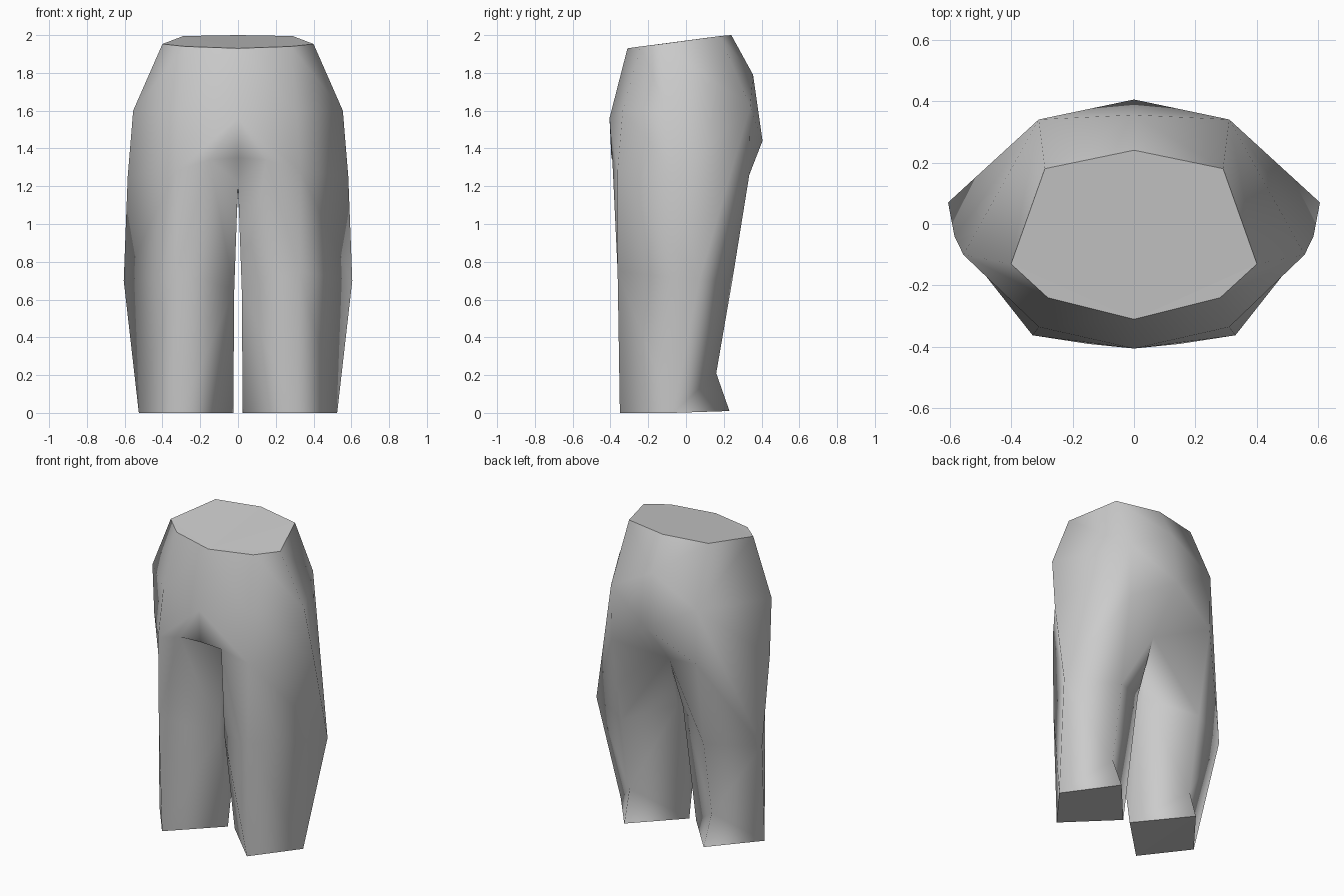
import bpy, bmesh

if "Cube" in bpy.data.objects:
    bpy.data.objects.remove(bpy.data.objects["Cube"])

# Right half of the trousers: c = centre, f = front, s = side, b = back, i/j = inner leg
POINTS = {
    # waist
    "cf0": (0, -.31, 1.93), "f0": (.28, -.24, 1.94), "s0": (.40, -.13, 1.953),
    "b0": (.29, .18, 1.995), "cb0": (0, .24, 2.0),
    # hip
    "cf1": (0, -.405, 1.56), "f1": (.31, -.335, 1.6), "s1": (.555, -.10, 1.6),
    "b1": (.31, .34, 1.62), "cb1": (0, .355, 1.79),
    # crotch level
    "cf2": (0, -.395, 1.35), "e2": (.15, -.39, 1.34), "f2": (.33, -.362, 1.28),
    "s2": (.584, -.04, 1.25), "b2": (.31, .335, 1.26), "cb2": (0, .405, 1.44),
    "if": (0, -.17, 1.22), "ib": (0, .18, 1.16),
    # knee
    "f3": (.325, -.362, .75), "s3": (.605, .07, .70),
    "b3": (.30, .245, .70), "i3": (.02, -.17, .65), "j3": (.02, .06, .80),
    # ankle and hem
    "b4": (.30, .16, .21),
    "f5": (.31, -.35, 0), "s5": (.525, -.07, 0), "b5": (.29, .23, .01), "i5": (.025, -.07, 0),
}

# Each panel is split into a fan from its first point
PANELS = [
    # waist to hip
    "cf0 f0 f1 cf1", "f0 s0 s1 f1", "s0 b0 b1 s1", "b0 cb0 cb1 b1",
    # hip to crotch level
    "cf1 f1 f2 e2", "cf1 e2 cf2", "f1 s1 s2 f2", "b1 s1 s2 s3 b2", "b1 cb1 cb2 b2",
    # crotch gusset
    "cf2 e2 if", "e2 f2 f3 i3 if", "if i3 j3 ib", "ib j3 b3 b2 cb2",
    # thigh
    "f2 s2 s3 f3", "b2 b3 s3",
    # lower leg
    "f3 s3 s5 f5", "i3 f3 f5 i5", "i3 i5 j3", "j3 i5 b4 b3",
    "s3 b3 b4 s5", "s5 b4 b5", "b4 i5 b5",
]
CAPS = ["cf0 f0 s0 b0 cb0", "f5 s5 b5 i5"]  # closed waist and hem

bm = bmesh.new()
both = {}
for side in (1, -1):
    for name, (x, y, z) in POINTS.items():
        # centre-line points are shared by both halves
        key = (name, side if x else 0)
        if key not in both:
            both[key] = bm.verts.new((x * side, y, z))
    for group, smooth in ((PANELS, True), (CAPS, False)):
        for panel in group:
            ring = [both[(n, side if POINTS[n][0] else 0)] for n in panel.split()]
            for a, b in zip(ring[1:], ring[2:]):
                face = bm.faces.new((ring[0], a, b))
                face.smooth = smooth
bmesh.ops.recalc_face_normals(bm, faces=bm.faces)

# Crisp rims around the waist and hems
for edge in bm.edges:
    if len({f.smooth for f in edge.link_faces}) > 1:
        edge.smooth = False

mesh = bpy.data.meshes.new("trousers")
bm.to_mesh(mesh)
bm.free()
trousers = bpy.data.objects.new("trousers", mesh)
bpy.context.collection.objects.link(trousers)

grey = bpy.data.materials.new("plain grey")
grey.diffuse_color = (.6, .6, .6, 1)
grey.use_nodes = True
grey.node_tree.nodes["Principled BSDF"].inputs["Base Color"].default_value = grey.diffuse_color
mesh.materials.append(grey)
